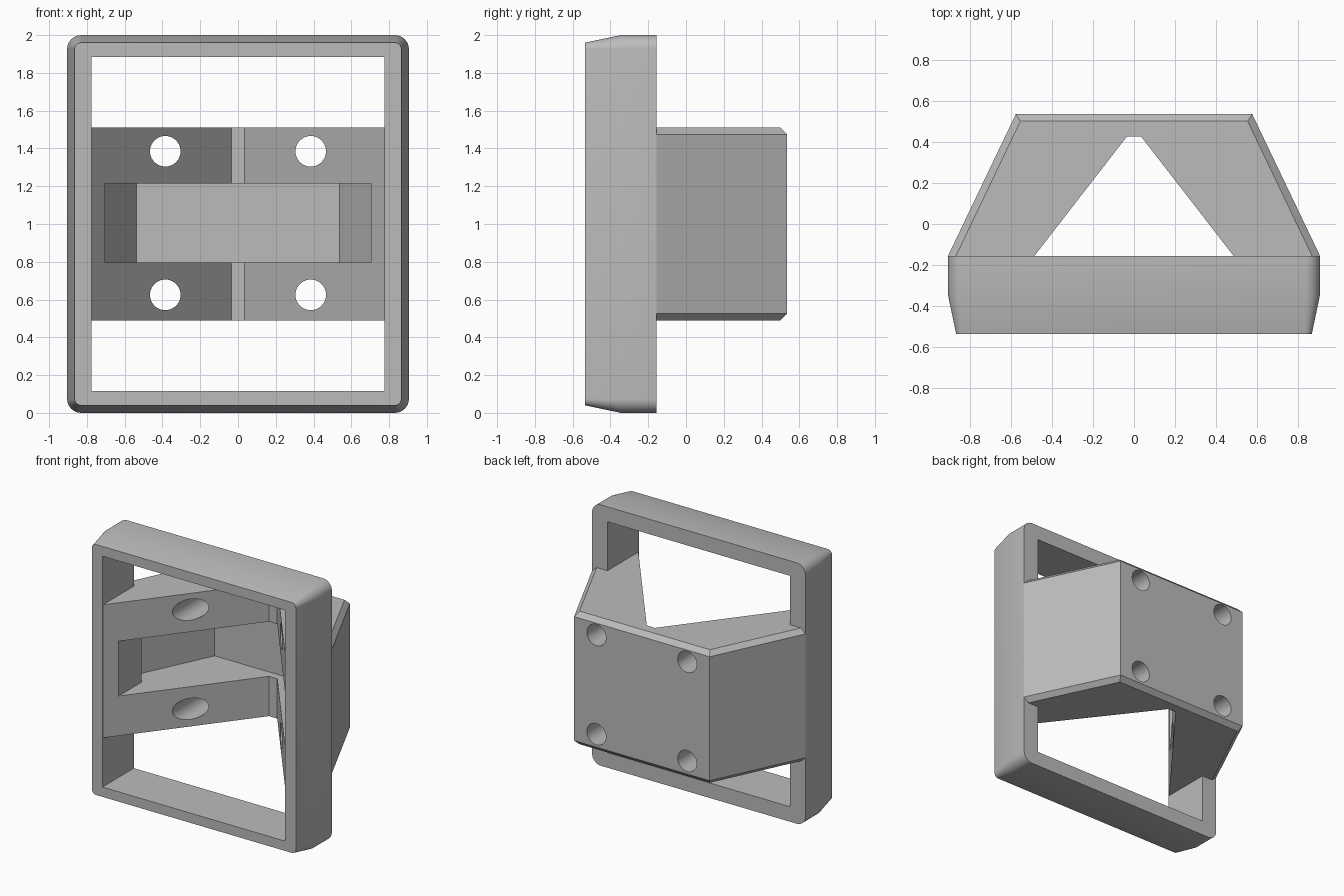
import bpy, bmesh, math
from mathutils import Vector

if "Cube" in bpy.data.objects:
    bpy.data.objects.remove(bpy.data.objects["Cube"])

grey = bpy.data.materials.new("plain grey")
grey.use_nodes = True
grey.diffuse_color = (0.5, 0.5, 0.5, 1)
grey.node_tree.nodes["Principled BSDF"].inputs["Base Color"].default_value = (0.5, 0.5, 0.5, 1)

BACK, FRONT = -0.155, -0.535   # depth range of the frame


def make_object(name, bm):
    bmesh.ops.recalc_face_normals(bm, faces=bm.faces[:])
    mesh = bpy.data.meshes.new(name)
    bm.to_mesh(mesh)
    bm.free()
    mesh.materials.append(grey)
    obj = bpy.data.objects.new(name, mesh)
    bpy.context.collection.objects.link(obj)
    return obj


def loft(rings):
    """Closed solid through matching rings of points."""
    bm = bmesh.new()
    loops = [[bm.verts.new(p) for p in ring] for ring in rings]
    n = len(loops[0])
    for a, b in zip(loops, loops[1:]):
        for i in range(n):
            j = (i + 1) % n
            bm.faces.new((a[i], a[j], b[j], b[i]))
    bm.faces.new(loops[0])
    bm.faces.new(loops[-1])
    return bm


def plan_prism(half, z0, z1):
    """Extrude a plan outline, given for +x only, mirrored to -x."""
    outline = half + [(-x, y) for x, y in reversed(half)]
    return loft([[(x, y, z) for x, y in outline] for z in (z0, z1)])


def rounded_ring(y, inset):
    """Rounded rectangle in the xz plane; corner centres stay put."""
    r = 0.075 - inset
    ring = []
    for q, (sx, sz) in enumerate([(1, 1), (-1, 1), (-1, -1), (1, -1)]):
        for k in range(9):
            a = math.radians(90 * (q + k / 8))
            ring.append((sx * 0.83 + r * math.cos(a), y, 1 + sz * 0.925 + r * math.sin(a)))
    return ring


def cut(obj, cutters):
    bpy.context.view_layer.objects.active = obj
    for cutter in cutters:
        mod = obj.modifiers.new("cut", 'BOOLEAN')
        mod.operation = 'DIFFERENCE'
        mod.solver = 'EXACT'
        mod.object = cutter
        bpy.ops.object.modifier_apply(modifier=mod.name)
        bpy.data.objects.remove(cutter)


def smooth(obj):
    bpy.ops.object.select_all(action='DESELECT')
    obj.select_set(True)
    bpy.context.view_layer.objects.active = obj
    bpy.ops.object.shade_smooth_by_angle(angle=math.radians(30))


# Rectangular frame: rounded corners, tapered front, square opening
frame = make_object("frame", loft([rounded_ring(BACK, 0), rounded_ring(-0.345, 0),
                                   rounded_ring(FRONT, 0.04)]))
opening = make_object("opening_cutter", plan_prism([(0.775, -0.8), (0.775, 0.2)], 0.115, 1.885))
cut(frame, [opening])
smooth(frame)

# Housing: tapered block with a V-shaped notch, wedged into the frame
bm = plan_prism([(0.035, 0.425), (0.775, -0.53), (0.775, BACK), (0.905, BACK), (0.575, 0.535)],
                0.49, 1.51)
rim = []
for e in bm.edges:
    a, b = (v.co for v in e.verts)
    mid = (a + b) / 2
    outer = (mid.y > 0.5) or (abs(mid.x) > 0.7 and mid.y > 0)
    if abs(a.z - b.z) < 0.01 and outer:
        rim.append(e)
bmesh.ops.bevel(bm, geom=rim, offset=0.035, segments=1, affect='EDGES')
housing = make_object("housing", bm)

# Inner pocket, wider behind the frame than at its mouth
pocket = make_object("pocket_cutter", plan_prism(
    [(0.705, -0.7), (0.705, -0.16), (0.845, -0.16), (0.537, 0.485)], 0.795, 1.215))

# Four screw holes running front to back
holes = []
for sx in (-1, 1):
    for z in (0.625, 1.385):
        circle = [(sx * 0.385 + 0.081 * math.cos(t * math.tau / 40),
                   z + 0.081 * math.sin(t * math.tau / 40)) for t in range(40)]
        holes.append(make_object("hole_cutter", loft([[(x, y, h) for x, h in circle]
                                                      for y in (-0.9, 0.9)])))
cut(housing, [pocket] + holes)
smooth(housing)
